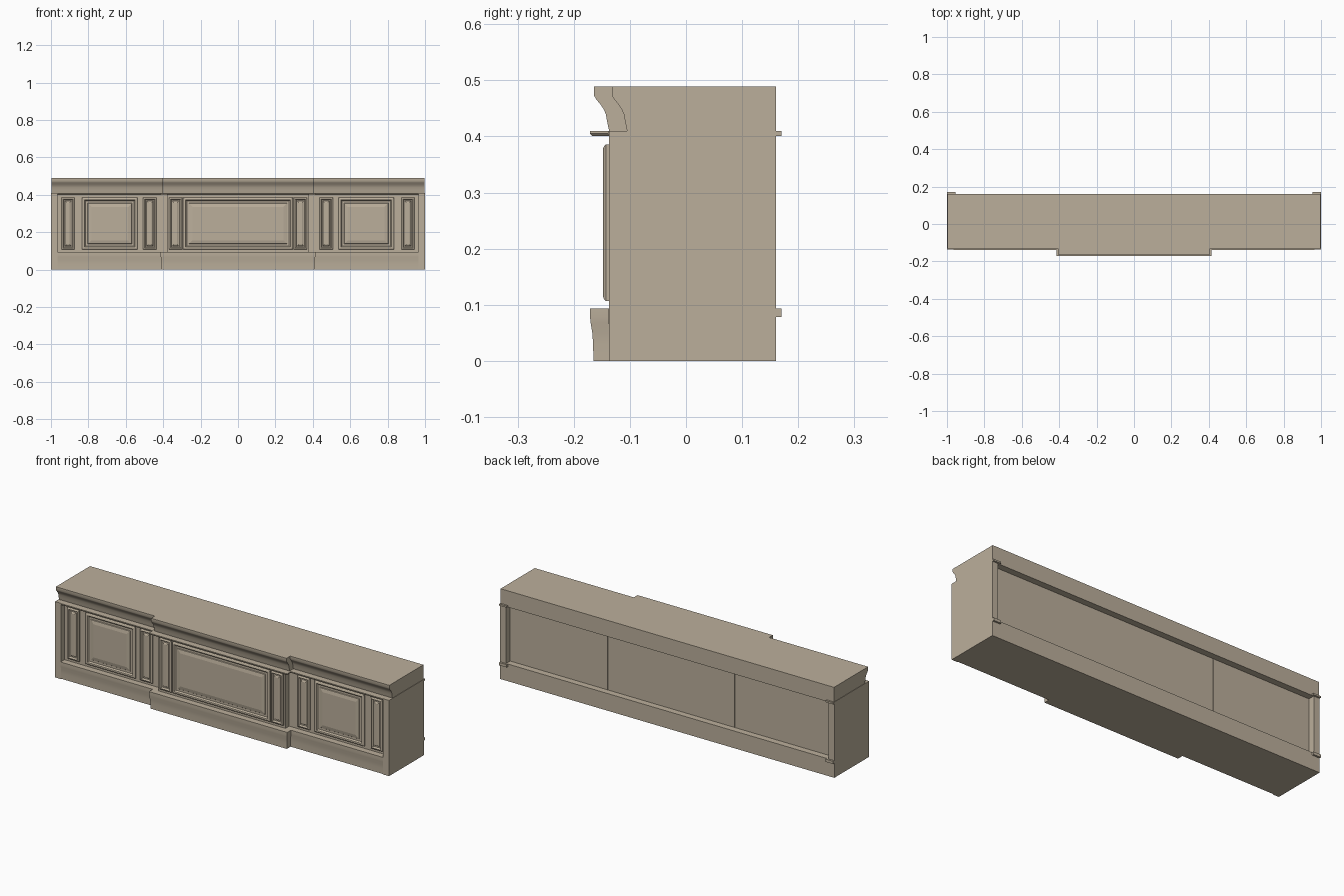
import bpy, bmesh

if "Cube" in bpy.data.objects:
    bpy.data.objects.remove(bpy.data.objects["Cube"])

XC, YC, YS = 0.38, -0.137, -0.105   # centre half width, centre front, side front
XE, YB = 0.965, 0.16                # inner face of the end boards, back

wood = bpy.data.materials.new("wood")
wood.diffuse_color = (0.50, 0.43, 0.33, 1)
wood.use_nodes = True
wood.node_tree.nodes["Principled BSDF"].inputs["Base Color"].default_value = wood.diffuse_color


def finish(bm, name, smooth=False):
    bmesh.ops.recalc_face_normals(bm, faces=bm.faces)
    me = bpy.data.meshes.new(name)
    bm.to_mesh(me)
    bm.free()
    ob = bpy.data.objects.new(name, me)
    bpy.context.collection.objects.link(ob)
    me.materials.append(wood)
    if smooth:
        bpy.context.view_layer.objects.active = ob
        ob.select_set(True)
        bpy.ops.object.shade_smooth_by_angle(angle=0.55)
        ob.select_set(False)
    return ob


def box(name, x0, x1, y0, y1, z0, z1):
    bm = bmesh.new()
    bmesh.ops.create_cube(bm, size=1)
    for v in bm.verts:
        v.co = ((x0 + x1) / 2 + v.co.x * (x1 - x0),
                (y0 + y1) / 2 + v.co.y * (y1 - y0),
                (z0 + z1) / 2 + v.co.z * (z1 - z0))
    return finish(bm, name)


def loft(name, rings, smooth=False, cap_first=True):
    bm = bmesh.new()
    rows = [[bm.verts.new(p) for p in r] for r in rings]
    n = len(rows[0])
    for a, b in zip(rows, rows[1:]):
        for i in range(n):
            j = (i + 1) % n
            bm.faces.new((a[i], a[j], b[j], b[i]))
    if cap_first:
        bm.faces.new(rows[0])
    bm.faces.new(rows[-1])
    return finish(bm, name, smooth)


def breakfront(name, profile, half, back=YB, return_x=None):
    """Stacked plan outlines with a stepped-out centre; profile is (projection, z)."""
    rings = []
    for d, z in profile:
        xc = return_x or XC + d
        rings.append([(x, y, z) for x, y in (
            (-half, back), (-half, YS - d), (-xc, YS - d), (-xc, YC - d),
            (xc, YC - d), (xc, YS - d), (half, YS - d), (half, back))])
    return loft(name, rings, True)


def panel(name, x0, x1, z0, z1, y, profile):
    """Nested rectangular mouldings; profile is (inset, height)."""
    rings = [[(x0 + i, y - h, z0 + i), (x1 - i, y - h, z0 + i),
              (x1 - i, y - h, z1 - i), (x0 + i, y - h, z1 - i)] for i, h in profile]
    return loft(name, rings)


# carcass, plinth, belt moulding and crown
breakfront("carcass", [(0, 0.085), (0, 0.405)], XE, back=0.121)
breakfront("plinth", [(0.028, 0), (0.0285, 0.03), (0.030, 0.05), (0.033, 0.068),
                      (0.034, 0.078), (0.034, 0.093)], XE)
breakfront("belt_moulding", [(0.030, 0.401), (0.034, 0.405), (0.034, 0.41)], XE)
breakfront("crown", [(0, 0.41), (0.003, 0.424), (0.006, 0.44), (0.010, 0.449),
                     (0.016, 0.458), (0.023, 0.466), (0.027, 0.473),
                     (0.027, 0.489)], 0.998, return_x=0.405)

# end boards and the small blocks behind them
for s, side in ((-1, "left"), (1, "right")):
    xs = sorted((s * XE, s * 1.0))
    box(side + "_end_board", *xs, -0.137, YB, 0, 0.41)
    xs = sorted((s * 0.955, s * 1.0))
    box(side + "_lower_block", *xs, 0.155, 0.17, 0.078, 0.093)
    box(side + "_upper_block", *xs, 0.155, 0.17, 0.401, 0.41)

# three back boards set into the recess, with thin seams
for name, a, b in (("left", -XE, -0.381), ("middle", -0.379, 0.379), ("right", 0.381, XE)):
    box("back_board_" + name, a, b, 0.115, 0.125, 0.088, 0.403)

# moulded front panels
wide = [(0, 0), (0, 0.006), (0.003, 0.009), (0.009, 0.011), (0.013, 0.010),
        (0.016, 0.006), (0.019, 0.003), (0.030, 0.003), (0.032, 0.006),
        (0.036, 0.007), (0.050, 0.010)]
narrow = [(0, 0), (0, 0.006), (0.003, 0.009), (0.008, 0.011), (0.011, 0.009),
          (0.014, 0.003), (0.019, 0.003), (0.021, 0.006), (0.027, 0.009)]
Z0, Z1 = 0.107, 0.386
panel("centre_wide_panel", -0.293, 0.293, Z0, Z1, YC, wide)
for s, side in ((-1, "left"), (1, "right")):
    for name, a, b, y, prof in (("centre_narrow_panel", 0.298, 0.370, YC, narrow),
                                ("inner_narrow_panel", 0.435, 0.508, YS, narrow),
                                ("side_wide_panel", 0.537, 0.834, YS, wide),
                                ("outer_narrow_panel", 0.873, 0.943, YS, narrow)):
        panel(side + "_" + name, *sorted((s * a, s * b)), Z0, Z1, y, prof)
